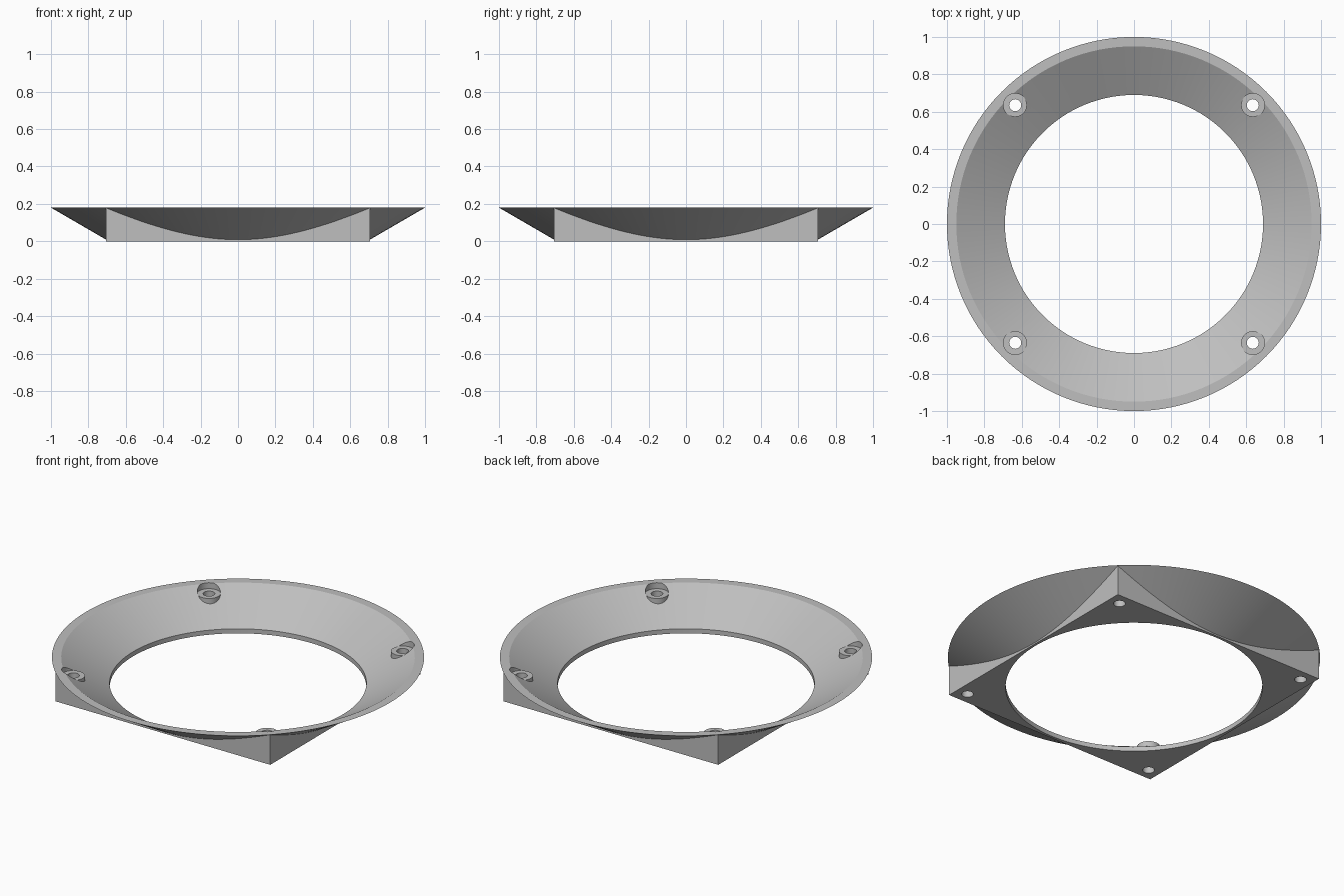
import bpy
import math

cube = bpy.data.objects.get("Cube")
if cube:
    bpy.data.objects.remove(cube, do_unlink=True)

HEIGHT = 0.18      # overall height
HALF = 0.705       # half side of the square base
HOLE = 0.69        # radius of the central opening
LIP = 0.027        # height of the straight wall in the opening
RIM = 0.95         # inner radius of the flat rim
BOLT = 0.635       # x and y offset of the screw bosses
SEAT = 0.145       # height of the screw seats

grey = bpy.data.materials.new("light_grey")
grey.use_nodes = True
colour = (0.52, 0.52, 0.52, 1)
grey.diffuse_color = colour
grey.node_tree.nodes["Principled BSDF"].inputs["Base Color"].default_value = colour


def lathe(name, profile, centre=(0, 0), steps=128):
    """Closed solid turned about a vertical axis from (radius, z) points."""
    verts, faces = [], []
    for r, z in profile:
        for i in range(steps):
            a = math.tau * i / steps
            verts.append((centre[0] + r * math.cos(a), centre[1] + r * math.sin(a), z))
    for k in range(len(profile) - 1):
        for i in range(steps):
            j = (i + 1) % steps
            a, b = k * steps, (k + 1) * steps
            faces.append((a + i, a + j, b + j, b + i))
    faces.append(tuple(reversed(range(steps))))
    faces.append(tuple(range((len(profile) - 1) * steps, len(verts))))
    mesh = bpy.data.meshes.new(name)
    mesh.from_pydata(verts, [], faces)
    obj = bpy.data.objects.new(name, mesh)
    bpy.context.collection.objects.link(obj)
    mesh.materials.append(grey)
    return obj


def combine(target, tool, operation):
    """Apply a boolean with the tool, then discard the tool."""
    mod = target.modifiers.new("boolean", "BOOLEAN")
    mod.operation = operation
    mod.solver = "EXACT"
    mod.object = tool
    bpy.ops.object.select_all(action="DESELECT")
    bpy.context.view_layer.objects.active = target
    target.select_set(True)
    bpy.ops.object.modifier_apply(modifier=mod.name)
    bpy.data.objects.remove(tool, do_unlink=True)


# Flared outer body, its foot buried just inside the square base
flare = (1 - HOLE) / HEIGHT
foot = 0.004
ring = lathe("flared_mounting_ring", [(HOLE + flare * foot, foot), (1, HEIGHT)])

# Square base whose corners reach the rim
top = HEIGHT - 0.001
bpy.ops.mesh.primitive_cube_add(size=1, location=(0, 0, top / 2))
base = bpy.context.object
base.name = "square_base"
base.scale = (2 * HALF, 2 * HALF, top)
base.data.materials.append(grey)
bpy.context.view_layer.update()
combine(ring, base, "UNION")

# Conical bowl and straight opening
slope = (RIM - HOLE) / (HEIGHT - LIP)
bowl = lathe("bowl_cutter", [(HOLE, -0.1), (HOLE, LIP), (RIM + slope * 0.1, HEIGHT + 0.1)])
combine(ring, bowl, "DIFFERENCE")

# Screw bosses with a recessed flat seat and a through hole
for sx in (-1, 1):
    for sy in (-1, 1):
        at = (sx * BOLT, sy * BOLT)
        for name, r, low, high, op in (
            ("screw_boss", 0.062, 0.02, SEAT + 0.01, "UNION"),
            ("seat_cutter", 0.063, SEAT, 0.4, "DIFFERENCE"),
            ("hole_cutter", 0.032, -0.1, 0.3, "DIFFERENCE"),
        ):
            combine(ring, lathe(name, [(r, low), (r, high)], at, 40), op)

# Smooth curved walls, crisp edges
bpy.ops.object.select_all(action="DESELECT")
ring.select_set(True)
bpy.context.view_layer.objects.active = ring
bpy.ops.object.shade_smooth_by_angle(angle=math.radians(20))
